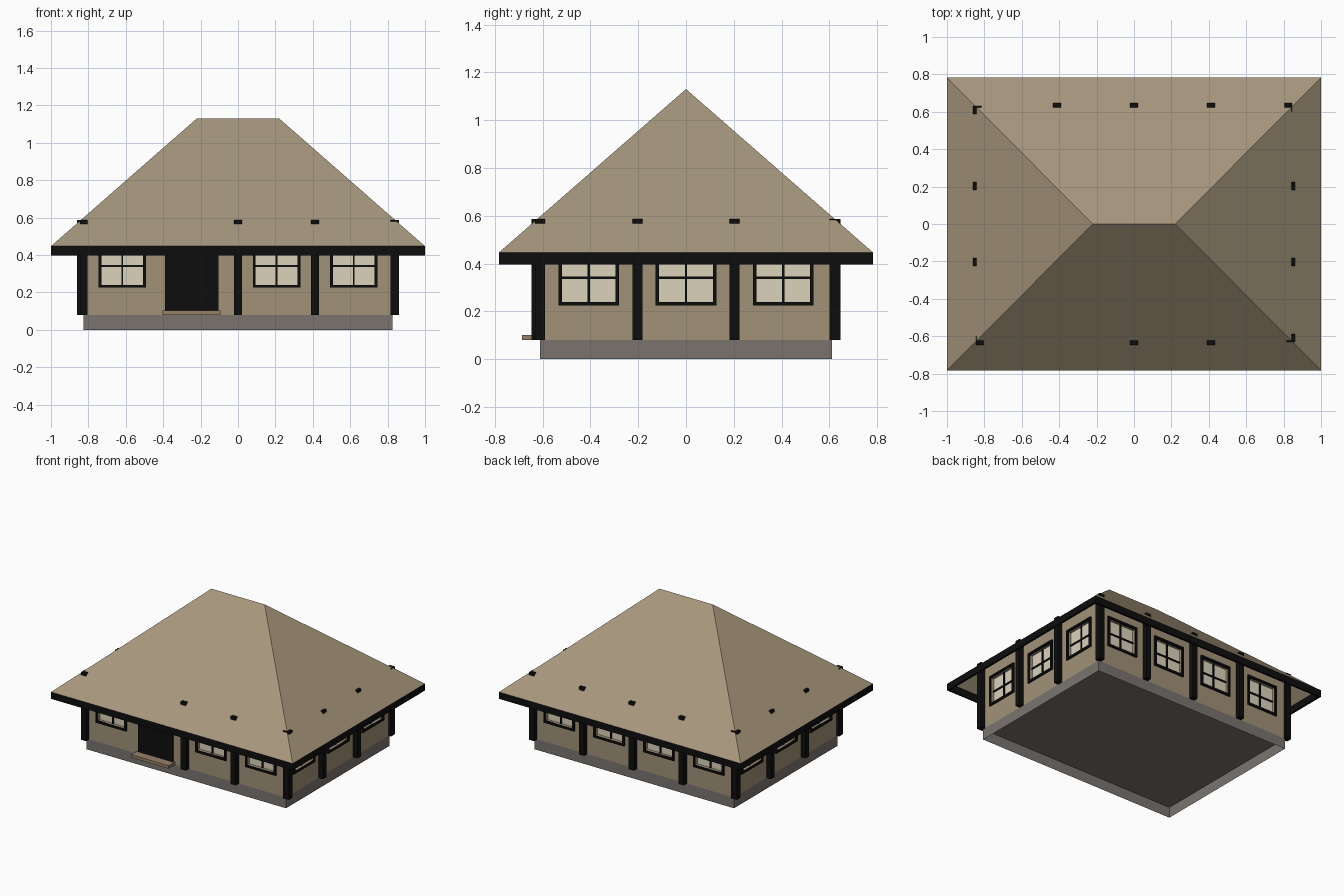
import bpy, bmesh
from mathutils import Matrix, Vector

if "Cube" in bpy.data.objects:
    bpy.data.objects.remove(bpy.data.objects["Cube"])


def material(name, rgb):
    lin = [((c / 255 + 0.055) / 1.055) ** 2.4 for c in rgb]
    m = bpy.data.materials.new(name)
    m.use_nodes = True
    m.diffuse_color = (*lin, 1)
    m.node_tree.nodes["Principled BSDF"].inputs["Base Color"].default_value = (*lin, 1)
    return m


thatch = material("thatch tan", (166, 150, 124))
plaster = material("plaster tan", (162, 146, 119))
timber = material("dark timber", (13, 13, 13))
glass = material("pale glass", (218, 210, 187))
stone = material("grey stone", (122, 116, 111))
wood = material("step wood", (150, 129, 104))


def finish(bm, name, mat):
    mesh = bpy.data.meshes.new(name)
    bm.to_mesh(mesh)
    bm.free()
    mesh.materials.append(mat)
    obj = bpy.data.objects.new(name, mesh)
    bpy.context.collection.objects.link(obj)
    return obj


def boxes(name, mat, frame, spans):
    """Boxes given as (along, outward, up) spans in a wall's own frame."""
    bm = bmesh.new()
    for span in spans:
        mid = Vector([(a + b) / 2 for a, b in span])
        size = [b - a for a, b in span]
        bmesh.ops.create_cube(bm, size=1, matrix=frame @ Matrix.Translation(mid) @ Matrix.Diagonal((*size, 1)))
    bmesh.ops.recalc_face_normals(bm, faces=bm.faces)
    return finish(bm, name, mat)


def sheet(name, mat, rings, cap):
    """Open shell of four sides between two rectangles (half x, half y, z)."""
    bm = bmesh.new()
    loops = [[bm.verts.new((sx * x, sy * y, z)) for sx, sy in ((-1, -1), (1, -1), (1, 1), (-1, 1))]
             for x, y, z in rings]
    for i in range(4):
        j = (i + 1) % 4
        bm.faces.new((loops[0][i], loops[0][j], loops[1][j], loops[1][i]))
    if cap:
        bm.faces.new(loops[1])
    bmesh.ops.remove_doubles(bm, verts=bm.verts, dist=0.0001)
    return finish(bm, name, mat)


# Main dimensions
HX, HY = 0.825, 0.61
FLOOR, EAVE, PLATE = 0.08, 0.447, 0.583
SILL, HEAD, FRAME = 0.225, 0.455, 0.015
WIN = 0.127
DOOR, DOOR_HALF = -0.248, 0.143

# Foundation with floor, and hipped roof
sheet("foundation", stone, [(HX, HY, 0), (HX, HY, FLOOR)], True)
sheet("roof", thatch, [(1, 0.782, EAVE), (0.22, 0, 1.13)], False)


def wall_frame(along, out):
    return Matrix(((along[0], out[0], 0, 0), (along[1], out[1], 0, 0), (0, 0, 1, 0), (0, 0, 0, 1)))


# Each wall: name, along, outward, half length, distance out, bays, eave half length, eave distance
walls = [
    ("front", (1, 0), (0, -1), HX, HY, 4, 1, 0.782),
    ("left", (0, 1), (1, 0), HY, HX, 3, 0.782, 1),
    ("back", (-1, 0), (0, 1), HX, HY, 4, 1, 0.782),
    ("right", (0, -1), (-1, 0), HY, HX, 3, 0.782, 1),
]

for name, along, out, half, dist, bays, eave_half, eave_dist in walls:
    frame = wall_frame(along, out)
    step = 2 * half / bays
    has_door = name == "front"
    starts = [-half + i * step for i in range(bays)]
    centres = [s + step / 2 for s in starts]
    if has_door:
        del starts[1], centres[1]

    # Plaster panels around the window openings
    depth = (dist - 0.03, dist)
    lo, hi = SILL + FRAME, HEAD - FRAME
    inner = WIN - FRAME
    panels = [((-half, half), depth, (FLOOR, lo)), ((-half, half), depth, (hi, PLATE))]
    edge = -half
    for c in centres:
        panels.append(((edge, c - inner), depth, (lo, hi)))
        edge = c + inner
    panels.append(((edge, half), depth, (lo, hi)))
    boxes(name + "_wall", plaster, frame, panels)

    # Window panes, frames and glazing bars
    panes, bars = [], []
    proud = (dist - 0.005, dist + 0.012)
    sunk = (dist - 0.024, dist - 0.012)
    mid = (SILL + HEAD) / 2
    for c in centres:
        panes.append(((c - inner, c + inner), (dist - 0.026, dist - 0.02), (lo, hi)))
        for s in (-1, 1):
            a, b = sorted((c + s * inner, c + s * WIN))
            bars.append(((a, b), proud, (SILL, HEAD)))
        bars.append(((c - inner, c + inner), proud, (SILL, lo)))
        bars.append(((c - inner, c + inner), proud, (hi, HEAD)))
        bars.append(((c - 0.005, c + 0.005), sunk, (lo, hi)))
        bars.append(((c - inner, c + inner), sunk, (mid - 0.005, mid + 0.005)))
    boxes(name + "_window_panes", glass, frame, panes)
    boxes(name + "_window_frames", timber, frame, bars)

    # Posts that run up through the roof
    boxes(name + "_posts", timber, frame,
          [((s - 0.021, s + 0.021), (dist - 0.01, dist + 0.037), (FLOOR, PLATE + 0.003)) for s in starts])

    # Eave board
    boxes(name + "_eave_board", timber, frame,
          [((-eave_half, eave_half), (eave_dist - 0.015, eave_dist), (0.396, EAVE))])

    # Door and doorstep
    if has_door:
        boxes("door", timber, frame,
              [((DOOR - DOOR_HALF, DOOR + DOOR_HALF), (dist - 0.02, dist + 0.012), (0.1, HEAD))])
        boxes("doorstep", wood, frame,
              [((DOOR - 0.155, DOOR + 0.155), (dist - 0.01, dist + 0.077), (FLOOR, 0.102))])
